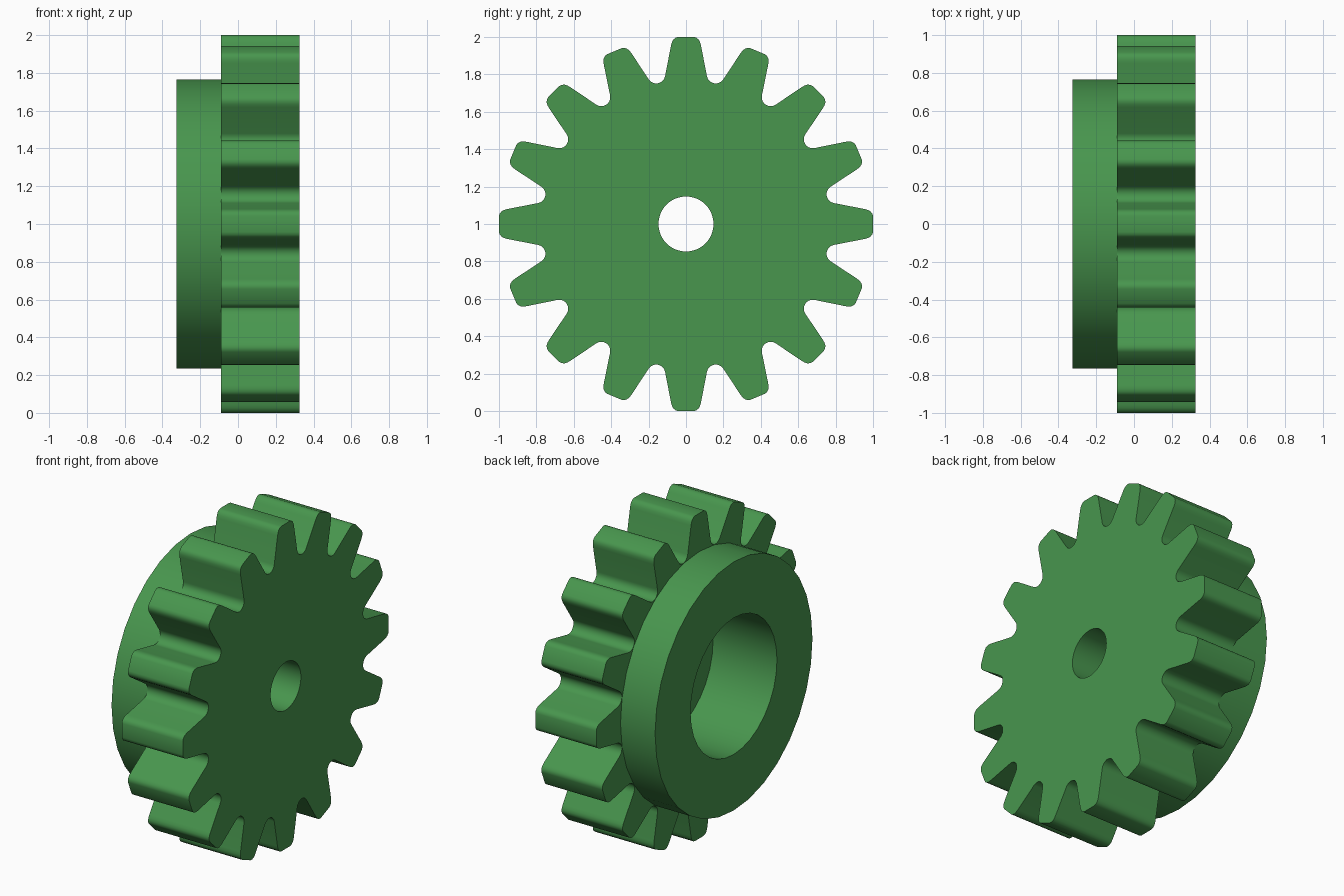
import bpy, bmesh, math

if "Cube" in bpy.data.objects:
    bpy.data.objects.remove(bpy.data.objects["Cube"])

TEETH = 16
green = bpy.data.materials.new("gear green")
green.diffuse_color = (0.065, 0.305, 0.076, 1)
green.use_nodes = True
green.node_tree.nodes["Principled BSDF"].inputs["Base Color"].default_value = green.diffuse_color


def circle(r, n=32):
    return [(r * math.sin(2 * math.pi * i / n), r * math.cos(2 * math.pi * i / n)) for i in range(n)]


def gear_outline():
    # half tooth from tip to flank, then the round valley between two teeth
    tip = [(0.042, 1.0), (0.056, 0.996), (0.067, 0.987), (0.075, 0.973), (0.080, 0.955)]
    half = math.pi / TEETH
    valley = []
    for i in range(9):
        a = math.radians(-67.5 + 135 * i / 8)
        u, v = 0.048 * math.sin(a), 0.815 - 0.048 * math.cos(a)
        valley.append((u * math.cos(half) + v * math.sin(half),
                       v * math.cos(half) - u * math.sin(half)))
    tooth = [(-y, z) for y, z in reversed(tip)] + tip + valley
    pts = []
    for k in range(TEETH):
        c, s = math.cos(2 * half * k), math.sin(2 * half * k)
        pts += [(y * c + z * s, z * c - y * s) for y, z in tooth]
    return pts


def loft(name, rings, closed):
    """Join rings (profile, x): walls between equal profiles, flat faces between others."""
    bm = bmesh.new()
    loops = []
    for pts, x in rings:
        vs = [bm.verts.new((x, y, z + 1)) for y, z in pts]
        es = [bm.edges.new((vs[i - 1], vs[i])) for i in range(len(vs))]
        loops.append((vs, es))
    pairs = list(zip(loops, loops[1:]))
    if closed:
        pairs.append((loops[-1], loops[0]))
    for (va, ea), (vb, eb) in pairs:
        if len(va) == len(vb):
            for i in range(len(va)):
                bm.faces.new((va[i - 1], va[i], vb[i], vb[i - 1]))
        else:
            bmesh.ops.triangle_fill(bm, edges=ea + eb, use_beauty=True, normal=(1, 0, 0))
    bmesh.ops.recalc_face_normals(bm, faces=bm.faces)
    me = bpy.data.meshes.new(name)
    bm.to_mesh(me)
    bm.free()
    me.materials.append(green)
    ob = bpy.data.objects.new(name, me)
    bpy.context.collection.objects.link(ob)
    bpy.ops.object.select_all(action='DESELECT')
    ob.select_set(True)
    bpy.context.view_layer.objects.active = ob
    bpy.ops.object.shade_smooth_by_angle(angle=math.radians(30))
    return ob


outline = gear_outline()
shaft_hole = circle(0.147, 48)
pocket = circle(0.42)
collar = circle(0.765)

# toothed wheel with a shaft hole and a wide pocket in its back
loft("toothed_wheel", [(shaft_hole, 0.325), (outline, 0.325), (outline, -0.09),
                       (pocket, -0.09), (pocket, 0.11), (shaft_hole, 0.11)], True)

# collar ring standing on the back of the wheel
loft("collar", [(collar, -0.09), (collar, -0.325), (pocket, -0.325), (pocket, -0.09)], False)
